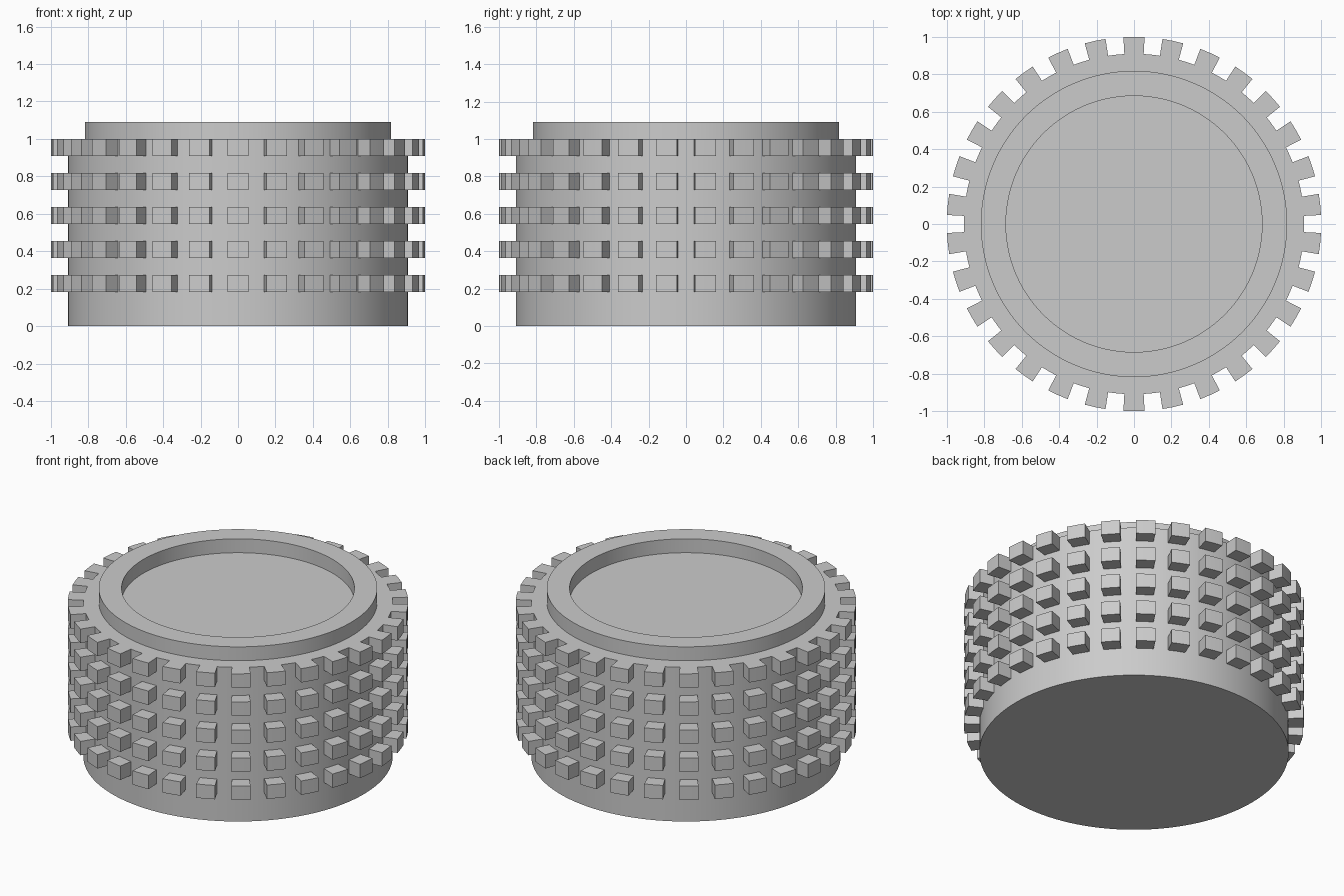
import bpy, bmesh, math

cube = bpy.data.objects.get("Cube")
if cube:
    bpy.data.objects.remove(cube, do_unlink=True)

BODY_R, TIP_R = 0.909, 1.0
SEGMENTS = 180
TEETH, ROWS = 30, 5
PITCH, TOOTH_H = 0.182, 0.09
HALF_ANGLE = math.radians(3.25)

grey = bpy.data.materials.new("plain grey")
grey.use_nodes = True
colour = (0.6, 0.6, 0.6, 1)
grey.diffuse_color = colour
grey.node_tree.nodes["Principled BSDF"].inputs["Base Color"].default_value = colour


def finish(name, bm):
    bmesh.ops.recalc_face_normals(bm, faces=bm.faces)
    mesh = bpy.data.meshes.new(name)
    bm.to_mesh(mesh)
    bm.free()
    obj = bpy.data.objects.new(name, mesh)
    bpy.context.collection.objects.link(obj)
    mesh.materials.append(grey)
    bpy.ops.object.select_all(action='DESELECT')
    obj.select_set(True)
    bpy.context.view_layer.objects.active = obj
    bpy.ops.object.shade_smooth_by_angle(angle=math.radians(30))
    return obj


# Cup body: one lathed outline with shoulder, collar and recessed floor
profile = [(0, 0), (BODY_R, 0), (BODY_R, 1.0), (0.818, 1.0),
           (0.818, 1.09), (0.684, 1.09), (0.684, 1.0), (0, 1.0)]
bm = bmesh.new()
rings = []
for r, z in profile:
    if r == 0:
        rings.append([bm.verts.new((0, 0, z))] * SEGMENTS)
    else:
        rings.append([bm.verts.new((r * math.cos(a), r * math.sin(a), z))
                      for a in (math.tau * i / SEGMENTS for i in range(SEGMENTS))])
for low, high in zip(rings, rings[1:]):
    for i in range(SEGMENTS):
        j = (i + 1) % SEGMENTS
        corners = dict.fromkeys((low[i], low[j], high[j], high[i]))
        bm.faces.new(list(corners))
finish("ribbed_body", bm)


# Grip blocks: wedges with radial sides, rooted just inside the body wall
def add_block(bm, angle, top):
    steps = [angle + HALF_ANGLE * s for s in (-1, 0, 1)]
    outline = [(BODY_R - 0.01, a) for a in steps]
    outline += [(TIP_R, a) for a in reversed(steps)]
    layers = [[bm.verts.new((r * math.cos(a), r * math.sin(a), z)) for r, a in outline]
              for z in (top - TOOTH_H, top)]
    for layer in layers:
        bm.faces.new(layer)
    n = len(outline)
    for i in range(n):
        j = (i + 1) % n
        bm.faces.new((layers[0][i], layers[0][j], layers[1][j], layers[1][i]))


for row in range(ROWS):
    bm = bmesh.new()
    for i in range(TEETH):
        add_block(bm, math.pi / 2 + math.tau * i / TEETH, 1.0 - row * PITCH)
    finish(f"grip_block_row_{row + 1}", bm)
